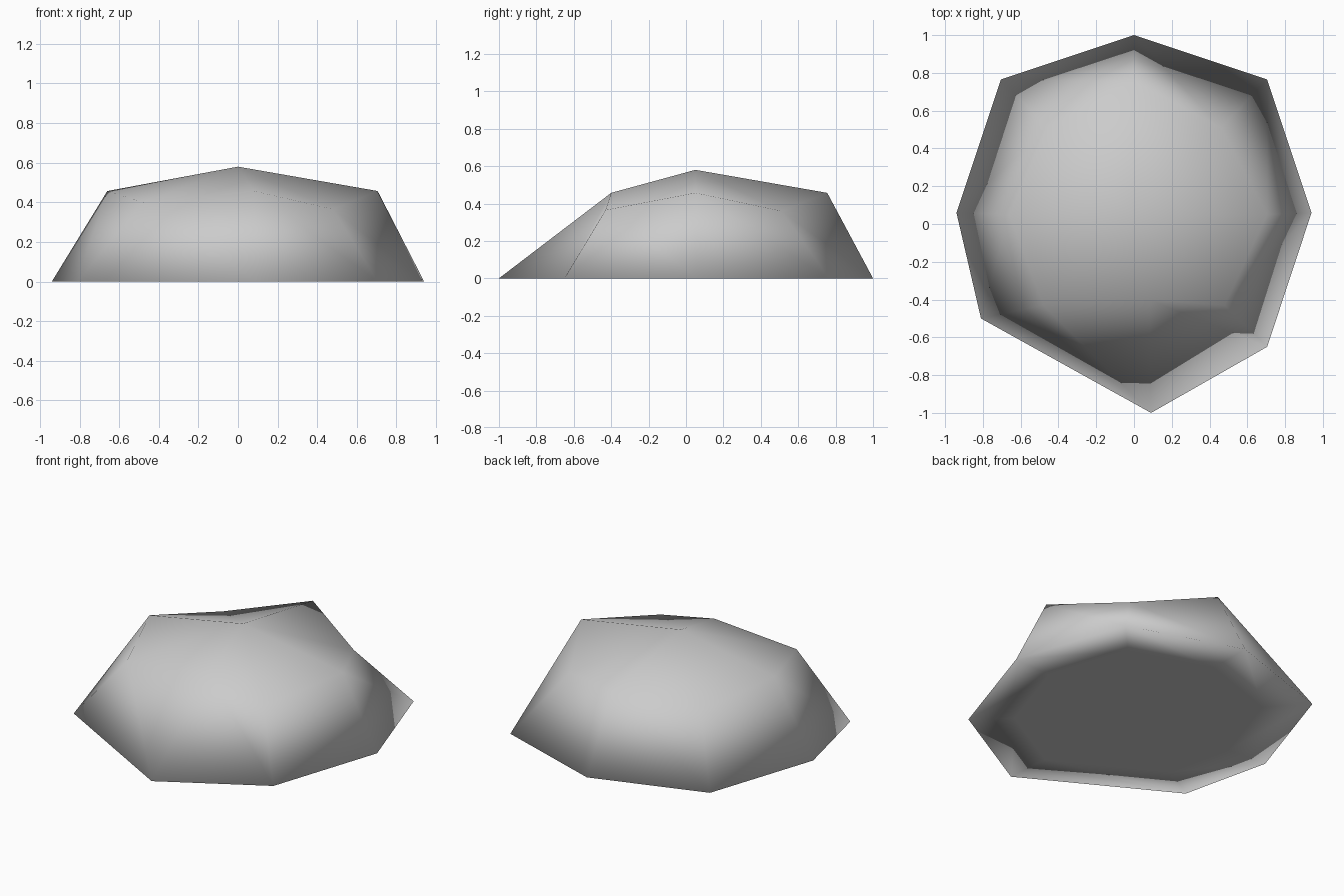
import bpy, bmesh

if "Cube" in bpy.data.objects:
    bpy.data.objects.remove(bpy.data.objects["Cube"])

# Octagonal rings, counter-clockwise from the right side
rim = [(0.94, 0.06, 0), (0.705, 0.765, 0), (0, 1, 0), (-0.705, 0.765, 0),
       (-0.94, 0.06, 0), (-0.81, -0.5, 0), (0.09, -1, 0), (0.705, -0.65, 0)]
shoulder = [(0.705, 0.05, 0.457), (0.46, 0.51, 0.36), (0, 0.755, 0.457), (-0.46, 0.51, 0.36),
            (-0.66, 0.05, 0.457), (-0.48, -0.43, 0.40), (0.08, -0.40, 0.457), (0.48, -0.43, 0.365)]
underside = [(x * 0.72, y * 0.72, 0) for x, y, z in rim]

bm = bmesh.new()
rings = [[bm.verts.new(p) for p in ring] for ring in (shoulder, rim, underside)]
peak = bm.verts.new((0, 0.05, 0.58))
base = bm.verts.new((0, 0.05, 0))

# Sphere-like topology with a flattened lower half
for i in range(8):
    j = (i + 1) % 8
    bm.faces.new((peak, rings[0][i], rings[0][j]))
    for up, low in zip(rings, rings[1:]):
        bm.faces.new((up[i], low[i], low[j], up[j]))
    bm.faces.new((base, rings[2][j], rings[2][i]))
bmesh.ops.recalc_face_normals(bm, faces=bm.faces)
for f in bm.faces:
    f.smooth = True

# Rock
mesh = bpy.data.meshes.new("rock")
bm.to_mesh(mesh)
bm.free()
rock = bpy.data.objects.new("rock", mesh)
bpy.context.collection.objects.link(rock)
